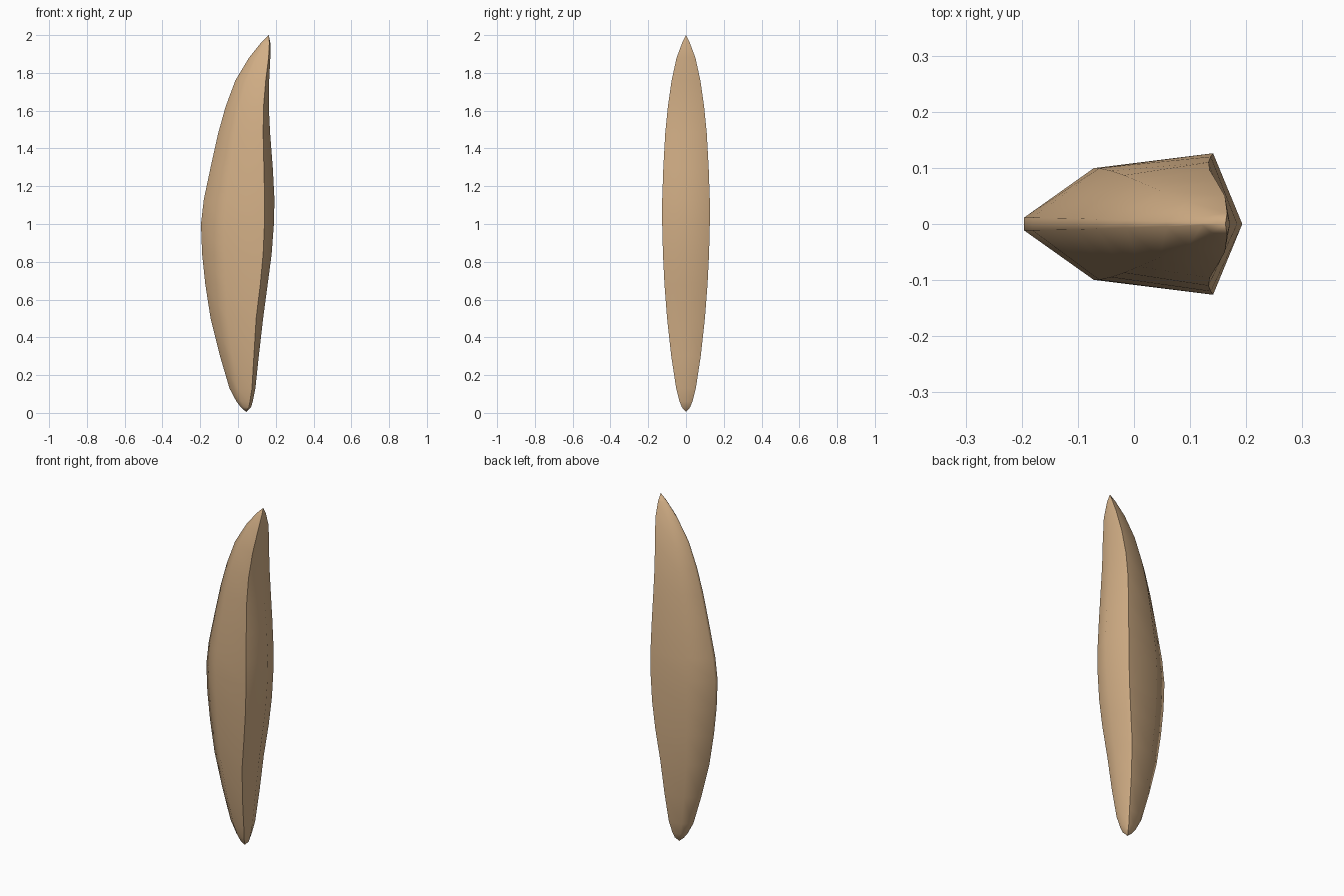
import bpy, bmesh

if "Cube" in bpy.data.objects:
    bpy.data.objects.remove(bpy.data.objects["Cube"])

# Stations along the height: z, rounded-side x, sharp-edge x, keel x, half width
STATIONS = [
    (0.03, 0.015, 0.057, 0.069, 0.022),
    (0.06, -0.008, 0.063, 0.078, 0.034),
    (0.13, -0.045, 0.074, 0.092, 0.052),
    (0.30, -0.095, 0.084, 0.110, 0.078),
    (0.50, -0.145, 0.096, 0.133, 0.100),
    (0.68, -0.173, 0.118, 0.157, 0.114),
    (0.84, -0.190, 0.133, 0.178, 0.122),
    (1.00, -0.196, 0.140, 0.190, 0.126),
    (1.13, -0.181, 0.141, 0.193, 0.126),
    (1.30, -0.145, 0.137, 0.184, 0.120),
    (1.48, -0.105, 0.133, 0.170, 0.110),
    (1.62, -0.066, 0.135, 0.163, 0.096),
    (1.76, -0.014, 0.147, 0.165, 0.076),
    (1.88, 0.058, 0.162, 0.171, 0.050),
    (1.96, 0.122, 0.166, 0.171, 0.020),
]
BOTTOM, TOP = (0.043, 0, 0.005), (0.163, 0, 2.0)


def section(z, back, edge, keel, w):
    """Shield-shaped cross-section: narrow back, full cheeks, V-shaped keel."""
    mid = back + 0.37 * (edge - back)
    half = [(back, 0.09 * w), (mid, 0.79 * w), (edge, w)]
    loop = [(x, y, z) for x, y in half] + [(keel, 0, z)]
    return loop + [(x, -y, z) for x, y in reversed(half)]


# Blade body lofted through the sections, closed to a point at both ends
bm = bmesh.new()
rings = [[bm.verts.new(p) for p in section(*s)] for s in STATIONS]
n = len(rings[0])
low, high = bm.verts.new(BOTTOM), bm.verts.new(TOP)
for a, b in zip(rings, rings[1:]):
    for i in range(n):
        j = (i + 1) % n
        bm.faces.new((a[i], a[j], b[j], b[i]))
for i in range(n):
    j = (i + 1) % n
    bm.faces.new((low, rings[0][j], rings[0][i]))
    bm.faces.new((high, rings[-1][i], rings[-1][j]))
bmesh.ops.recalc_face_normals(bm, faces=bm.faces)

# Smooth everywhere except the two long side edges
for f in bm.faces:
    f.smooth = True
for k in (2, 4):
    line = [low] + [r[k] for r in rings] + [high]
    for a, b in zip(line, line[1:]):
        bm.edges.get((a, b)).smooth = False

mesh = bpy.data.meshes.new("blade_body")
bm.to_mesh(mesh)
bm.free()
body = bpy.data.objects.new("blade_body", mesh)
bpy.context.collection.objects.link(body)

tan = bpy.data.materials.new("warm tan")
tan.diffuse_color = (0.65, 0.43, 0.24, 1)
tan.use_nodes = True
tan.node_tree.nodes["Principled BSDF"].inputs["Base Color"].default_value = tan.diffuse_color
mesh.materials.append(tan)
